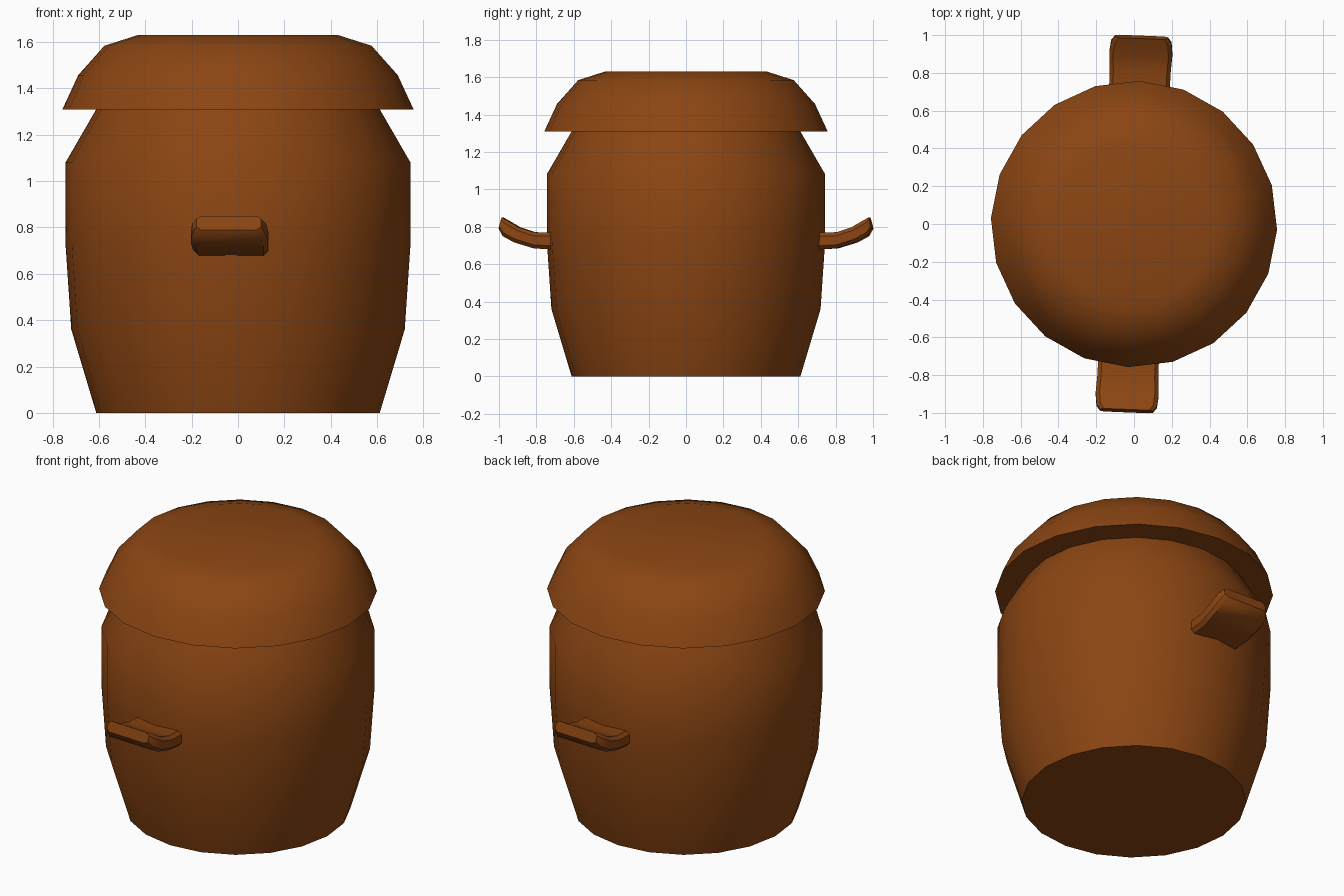
import bpy, bmesh, math
from mathutils import Matrix

if "Cube" in bpy.data.objects:
    bpy.data.objects.remove(bpy.data.objects["Cube"])

TURN = math.radians(-2.3)   # the whole pot is turned slightly about z
SIDES = 20

brown = bpy.data.materials.new("clay brown")
brown.diffuse_color = (0.258, 0.060, 0.0065, 1)
brown.use_nodes = True
brown.node_tree.nodes["Principled BSDF"].inputs["Base Color"].default_value = brown.diffuse_color


def finish(name, bm, angle):
    bmesh.ops.recalc_face_normals(bm, faces=bm.faces)
    me = bpy.data.meshes.new(name)
    bm.to_mesh(me)
    bm.free()
    me.materials.append(brown)
    ob = bpy.data.objects.new(name, me)
    bpy.context.collection.objects.link(ob)
    bpy.ops.object.select_all(action='DESELECT')
    ob.select_set(True)
    bpy.context.view_layer.objects.active = ob
    bpy.ops.object.shade_smooth_by_angle(angle=math.radians(angle))
    return ob


def loft(bm, rings, cap_start=True, cap_end=True):
    vs = [[bm.verts.new(p) for p in ring] for ring in rings]
    n = len(vs[0])
    for a, b in zip(vs, vs[1:]):
        for i in range(n):
            j = (i + 1) % n
            bm.faces.new((a[i], a[j], b[j], b[i]))
    if cap_start:
        bm.faces.new(vs[0][::-1])
    if cap_end:
        bm.faces.new(vs[-1])


def circle(r, z):
    return [(r * math.cos(TURN + math.tau * i / SIDES),
             r * math.sin(TURN + math.tau * i / SIDES), z) for i in range(SIDES)]


# pot body: bulging barrel with a narrower neck
bm = bmesh.new()
loft(bm, [circle(r, z) for r, z in
          ((0.612, 0), (0.72, 0.36), (0.745, 0.73), (0.745, 1.08), (0.612, 1.31))],
     cap_end=False)
finish("pot_body", bm, 45)

# lid: overhanging dome with a flat top
bm = bmesh.new()
loft(bm, [circle(r, z) for r, z in
          ((0.758, 1.31), (0.69, 1.457), (0.577, 1.584), (0.43, 1.631))])
finish("lid", bm, 45)


# handles: upward-curving lugs, chamfered section lofted outwards
def section(hw, top, bottom):
    # top and bottom are (outward distance, height)
    c = 0.22
    mix = lambda t: (bottom[0] + (top[0] - bottom[0]) * t,
                     bottom[1] + (top[1] - bottom[1]) * t)
    pts = [(-hw + 0.02, 0), (hw - 0.02, 0), (hw, c), (hw, 1 - c),
           (hw - 0.02, 1), (-hw + 0.02, 1), (-hw, 1 - c), (-hw, c)]
    return [(x, -mix(t)[0], mix(t)[1]) for x, t in pts]


for name, spin in (("front_handle", 0), ("back_handle", math.pi)):
    bm = bmesh.new()
    loft(bm, [section(0.160, (0.69, 0.77), (0.69, 0.677)),
              section(0.162, (0.81, 0.771), (0.81, 0.685)),
              section(0.167, (0.89, 0.797), (0.915, 0.717)),
              section(0.160, (0.955, 0.835), (0.975, 0.75)),
              section(0.140, (0.982, 0.85), (0.998, 0.79))])
    bmesh.ops.rotate(bm, verts=bm.verts, cent=(0, 0, 0),
                     matrix=Matrix.Rotation(TURN + spin, 3, 'Z'))
    finish(name, bm, 40)
